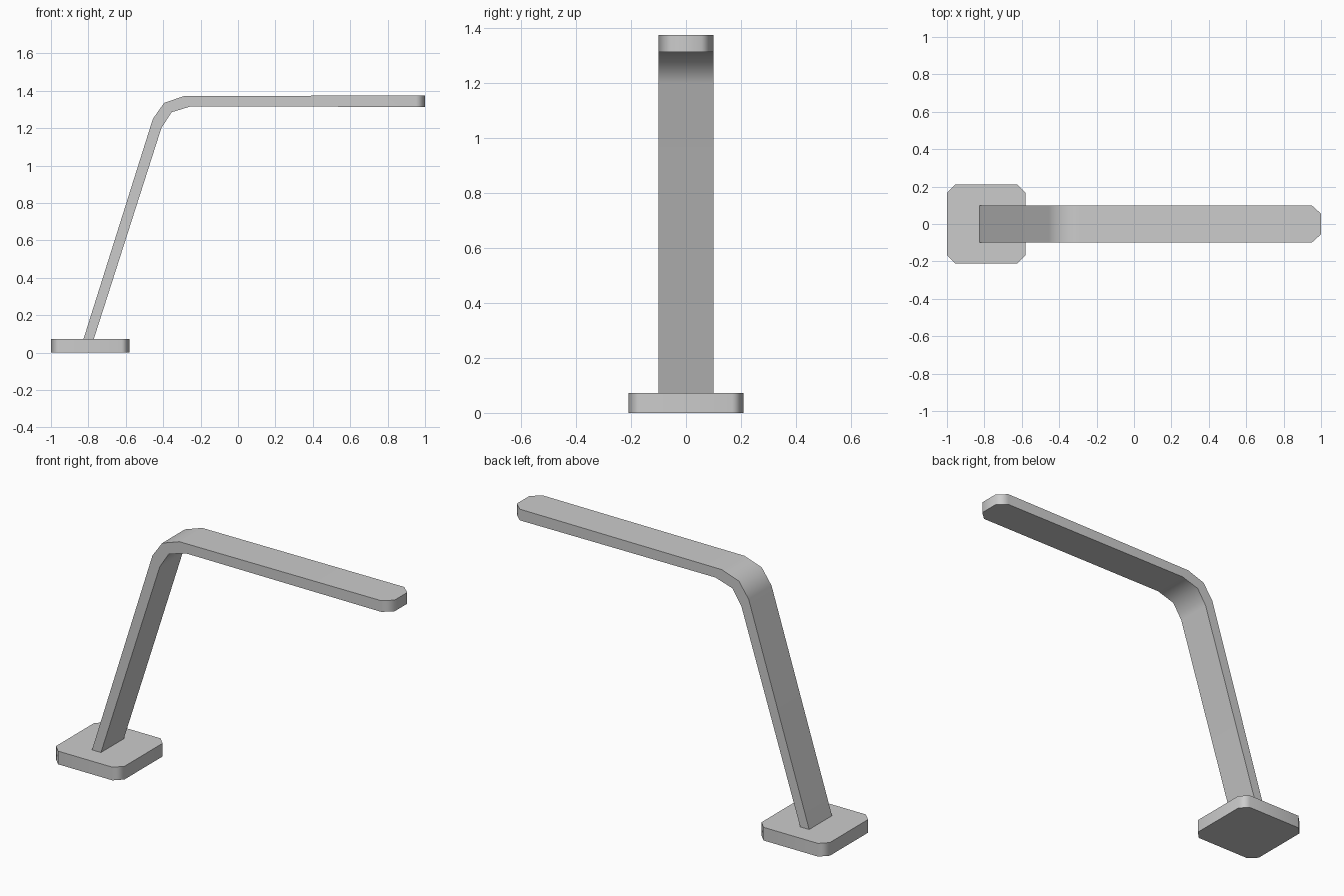
import bpy, bmesh, math

cube = bpy.data.objects.get("Cube")
if cube:
    bpy.data.objects.remove(cube, do_unlink=True)

grey = bpy.data.materials.new("light grey")
grey.use_nodes = True
colour = (0.6, 0.6, 0.6, 1)
grey.diffuse_color = colour
grey.node_tree.nodes["Principled BSDF"].inputs["Base Color"].default_value = colour


def loft(name, rings):
    """Skin a row of equal-sized vertex rings and cap both ends."""
    bm = bmesh.new()
    rows = [[bm.verts.new(p) for p in ring] for ring in rings]
    count = len(rows[0])
    for a, b in zip(rows, rows[1:]):
        for i in range(count):
            j = (i + 1) % count
            bm.faces.new((a[i], a[j], b[j], b[i]))
    bm.faces.new(rows[0])
    bm.faces.new(rows[-1])
    bmesh.ops.recalc_face_normals(bm, faces=bm.faces)
    mesh = bpy.data.meshes.new(name)
    bm.to_mesh(mesh)
    bm.free()
    mesh.materials.append(grey)
    obj = bpy.data.objects.new(name, mesh)
    bpy.context.collection.objects.link(obj)
    # Soft corners between flat faces, crisp rims
    bpy.ops.object.select_all(action="DESELECT")
    obj.select_set(True)
    bpy.context.view_layer.objects.active = obj
    bpy.ops.object.shade_smooth_by_angle(angle=math.radians(50))
    weighted = obj.modifiers.new("flat_faces", "WEIGHTED_NORMAL")
    weighted.keep_sharp = True
    return obj


# Base: square slab with cut corners
centre, half, cut = -0.79, 0.21, 0.043
outline = []
for sx, sy in ((1, 1), (-1, 1), (-1, -1), (1, -1)):
    corner = [(sx * half, sy * (half - cut)), (sx * (half - cut), sy * half)]
    outline += corner if sx * sy > 0 else corner[::-1]
loft("base", [[(centre + x, y, z) for x, y in outline] for z in (0, 0.073)])

# Arm: leaning post bending into a level bar with a cut tip
# Each station: outer x, z, inner x, z, half width
stations = [
    (-0.83, 0.06, -0.775, 0.06, 0.1),
    (-0.455, 1.25, -0.41, 1.2, 0.1),
    (-0.395, 1.335, -0.355, 1.285, 0.1),
    (-0.29, 1.371, -0.25, 1.317, 0.1),
    (0.95, 1.375, 0.95, 1.313, 0.1),
    (1.0, 1.375, 1.0, 1.313, 0.055),
]
loft("arm", [[(xo, -w, zo), (xo, w, zo), (xi, w, zi), (xi, -w, zi)]
             for xo, zo, xi, zi, w in stations])
